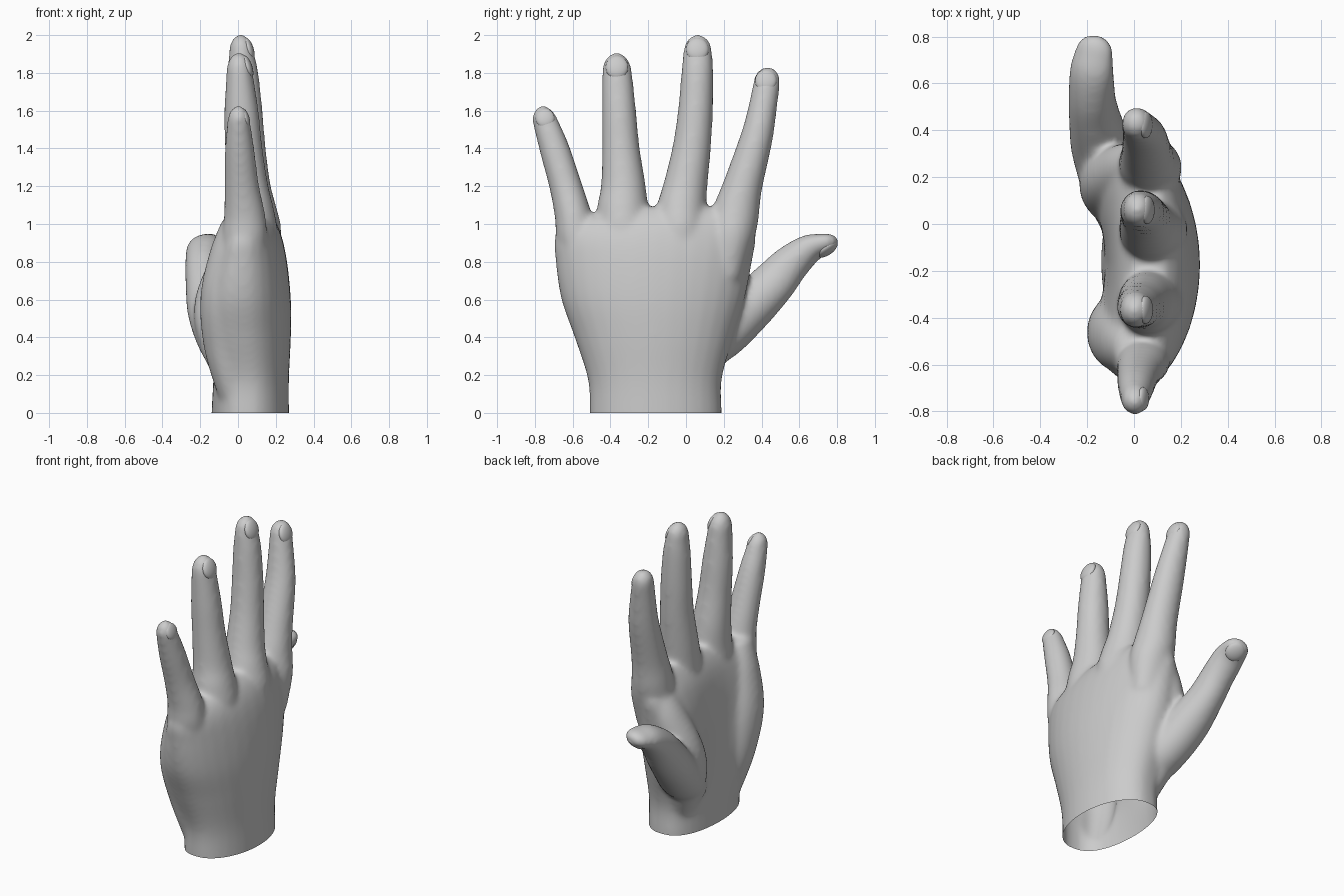
import bpy, bmesh
from math import sin, cos, pi
from mathutils import Vector, Matrix

cube = bpy.data.objects.get("Cube")
if cube:
    bpy.data.objects.remove(cube, do_unlink=True)

skin = bpy.data.materials.new("pale_grey")
skin.use_nodes = True
GREY = (0.6, 0.6, 0.6, 1)
skin.diffuse_color = GREY
skin.node_tree.nodes["Principled BSDF"].inputs["Base Color"].default_value = GREY
SIDES = 32
FULLNESS = 0.005


def spline(rows, steps=6):
    """Smooth curve through rows of numbers."""
    out = []
    for i in range(len(rows) - 1):
        quad = (rows[max(i - 1, 0)], rows[i], rows[i + 1], rows[min(i + 2, len(rows) - 1)])
        for k in range(steps):
            t = k / steps
            out.append([0.5 * (2 * b + (c - a) * t + (2 * a - 5 * b + 4 * c - d) * t * t
                               + (3 * b - a - 3 * c + d) * t ** 3) for a, b, c, d in zip(*quad)])
    return out + [list(rows[-1])]


def skin_rings(bm, rings):
    """Closed tube through rings of points."""
    loops = [[bm.verts.new(p) for p in ring] for ring in rings]
    for low, high in zip(loops, loops[1:]):
        for i in range(SIDES):
            j = (i + 1) % SIDES
            bm.faces.new((low[i], low[j], high[j], high[i]))
    bm.faces.new(loops[0][::-1])
    bm.faces.new(loops[-1])


def digit(bm, rows, facing, cap):
    """Tapered finger with a round tip; rows are x, y, z, half width, half depth."""
    path = spline(rows)
    rings = []

    def ring(centre, tangent, wide, deep, scale=1):
        side = tangent.cross(facing).normalized()
        out = side.cross(tangent).normalized()
        wide, deep = (wide + FULLNESS) * scale, (deep + FULLNESS) * scale
        rings.append([centre + side * wide * cos(2 * pi * i / SIDES)
                      + out * deep * sin(2 * pi * i / SIDES) for i in range(SIDES)])

    for i, row in enumerate(path):
        ahead, behind = path[min(i + 1, len(path) - 1)], path[max(i - 1, 0)]
        tangent = (Vector(ahead[:3]) - Vector(behind[:3])).normalized()
        ring(Vector(row[:3]), tangent, row[3], row[4])
    end = Vector(path[-1][:3])
    for k in range(1, 8):
        a = k / 8 * pi / 2
        ring(end + tangent * cap * sin(a), tangent, row[3], row[4], cos(a))
    skin_rings(bm, rings)


def palm(bm, rows):
    """Arched sections; rows are z, y min, y max, mid x, back, front, hollow."""
    rings = []
    for z, y0, y1, mid, back, front, hollow in spline(rows):
        ring = []
        for i in range(SIDES):
            a = 2 * pi * i / SIDES
            s = sin(a)
            x = mid + (back * s if s > 0 else -front * abs(s) ** 0.7 + hollow * s ** 6)
            ring.append(Vector((x, (y0 + y1) / 2 + (y1 - y0) / 2 * cos(a), z)))
        rings.append(ring)
    skin_rings(bm, rings)


bm = bmesh.new()

# Wrist and palm
palm(bm, [
    (-0.15, -0.51, 0.19, 0.06, 0.21, 0.20, 0.0),
    (0.0, -0.51, 0.19, 0.06, 0.21, 0.20, 0.0),
    (0.18, -0.52, 0.19, 0.06, 0.21, 0.21, 0.02),
    (0.4, -0.59, 0.25, 0.04, 0.24, 0.25, 0.09),
    (0.6, -0.66, 0.31, 0.03, 0.25, 0.25, 0.11),
    (0.8, -0.69, 0.35, 0.03, 0.23, 0.20, 0.07),
    (0.94, -0.69, 0.37, 0.03, 0.20, 0.14, 0.03),
    (1.03, -0.57, 0.33, 0.05, 0.14, 0.10, 0.0),
    (1.09, -0.32, 0.2, 0.06, 0.08, 0.07, 0.0),
])

# Fleshy pads at the thumb side and the little finger side of the palm
FRONT = Vector((-1, 0, 0))
digit(bm, [(-0.02, 0.05, 0.15, 0.10, 0.08), (-0.08, 0.12, 0.4, 0.12, 0.125),
           (-0.10, 0.18, 0.58, 0.125, 0.125), (-0.04, 0.23, 0.8, 0.11, 0.10),
           (0.02, 0.25, 0.95, 0.09, 0.08)], FRONT, 0.05)
digit(bm, [(-0.02, -0.38, 0.1, 0.10, 0.08), (-0.065, -0.42, 0.35, 0.12, 0.11),
           (-0.08, -0.47, 0.6, 0.14, 0.115), (-0.045, -0.50, 0.82, 0.13, 0.105),
           (0.0, -0.53, 0.98, 0.10, 0.09)], FRONT, 0.05)

# Fingers, rooted well inside the palm so the knuckles flow into its back
BACK = Vector((1, 0, 0))
fingers = {
    "index": ([(0.07, 0.22, 0.72, 0.08, 0.11), (0.07, 0.24, 0.92, 0.115, 0.13),
               (0.06, 0.262, 1.05, 0.12, 0.12),
               (0.055, 0.30, 1.2, 0.10, 0.105), (0.045, 0.372, 1.45, 0.082, 0.09),
               (0.03, 0.403, 1.6, 0.072, 0.077), (0.012, 0.428, 1.75, 0.066, 0.06)], 0.085),
    "middle": ([(0.10, -0.04, 0.72, 0.09, 0.11), (0.085, -0.03, 0.95, 0.13, 0.14),
                (0.07, -0.025, 1.07, 0.127, 0.13),
                (0.055, -0.003, 1.2, 0.112, 0.113), (0.045, 0.03, 1.4, 0.097, 0.097),
                (0.035, 0.05, 1.6, 0.088, 0.09), (0.025, 0.06, 1.8, 0.08, 0.078),
                (0.018, 0.062, 1.91, 0.072, 0.06)], 0.095),
    "ring": ([(0.09, -0.30, 0.72, 0.09, 0.11), (0.07, -0.33, 0.95, 0.13, 0.135),
              (0.06, -0.335, 1.07, 0.132, 0.125),
              (0.045, -0.332, 1.2, 0.114, 0.11), (0.03, -0.345, 1.4, 0.095, 0.095),
              (0.018, -0.355, 1.6, 0.086, 0.086), (0.008, -0.365, 1.8, 0.075, 0.065)], 0.11),
    "little": ([(0.03, -0.53, 0.72, 0.09, 0.11), (0.035, -0.58, 0.92, 0.10, 0.115),
                (0.035, -0.597, 1.04, 0.093, 0.105),
                (0.02, -0.637, 1.2, 0.082, 0.087), (0.008, -0.697, 1.4, 0.075, 0.073),
                (0.004, -0.745, 1.54, 0.062, 0.056)], 0.09),
}
for rows, cap in fingers.values():
    digit(bm, rows, BACK, cap)

# Thumb
THUMB_OUT = Vector((0.3, 0.55, -0.78)).normalized()
digit(bm, [
    (-0.03, 0.02, 0.28, 0.12, 0.10), (-0.09, 0.18, 0.41, 0.13, 0.13),
    (-0.14, 0.33, 0.55, 0.125, 0.125), (-0.17, 0.46, 0.685, 0.103, 0.115),
    (-0.18, 0.55, 0.785, 0.095, 0.098), (-0.18, 0.65, 0.866, 0.092, 0.073),
    (-0.17, 0.73, 0.893, 0.08, 0.05)], THUMB_OUT, 0.082)

# Fuse the parts into one smooth surface
mesh = bpy.data.meshes.new("hand_parts")
bmesh.ops.recalc_face_normals(bm, faces=bm.faces)
bm.to_mesh(mesh)
bm.free()
hand = bpy.data.objects.new("hand", mesh)
bpy.context.collection.objects.link(hand)
remesh = hand.modifiers.new("fuse", "REMESH")
remesh.mode = "VOXEL"
remesh.voxel_size = 0.014
relax = hand.modifiers.new("relax", "SMOOTH")
relax.factor = 0.5
relax.iterations = 18
graph = bpy.context.evaluated_depsgraph_get()
fused = bpy.data.meshes.new_from_object(hand.evaluated_get(graph))
hand.modifiers.clear()
hand.data = fused

# Open cut at the wrist
bm = bmesh.new()
bm.from_mesh(fused)
bmesh.ops.bisect_plane(bm, geom=bm.verts[:] + bm.edges[:] + bm.faces[:],
                       plane_co=(0, 0, 0), plane_no=(0, 0, 1), clear_inner=True)
for face in bm.faces:
    face.smooth = True
bm.to_mesh(fused)
bm.free()
fused.materials.clear()
fused.materials.append(skin)


def nail(name, centre, out, along, size):
    """Shallow oval dome set into the fingertip."""
    out = Vector(out).normalized()
    side = Vector(along).cross(out).normalized()
    up = out.cross(side)
    frame = Matrix((side, up, out)).transposed().to_4x4()
    bm = bmesh.new()
    bmesh.ops.create_uvsphere(bm, u_segments=28, v_segments=14, radius=1)
    bmesh.ops.transform(bm, verts=bm.verts, matrix=Matrix.Translation(centre) @ frame
                        @ Matrix.Diagonal((size, size * 1.08, size * 0.45, 1)))
    for face in bm.faces:
        face.smooth = True
    data = bpy.data.meshes.new(name)
    bm.to_mesh(data)
    bm.free()
    data.materials.append(skin)
    bpy.context.collection.objects.link(bpy.data.objects.new(name, data))


# Nails
nail("index_nail", (0.049, 0.423, 1.76), (1, 0, 0.32), (0, 0.15, 1), 0.057)
nail("middle_nail", (0.056, 0.06, 1.925), (1, 0, 0.32), (0, 0, 1), 0.06)
nail("ring_nail", (0.049, -0.366, 1.83), (1, 0, 0.32), (0, 0, 1), 0.06)
nail("little_nail", (0.038, -0.746, 1.56), (1, 0, 0.3), (0, -0.2, 1), 0.05)
nail("thumb_nail", (-0.157, 0.748, 0.866), THUMB_OUT, (0, 1, 0.3), 0.058)
